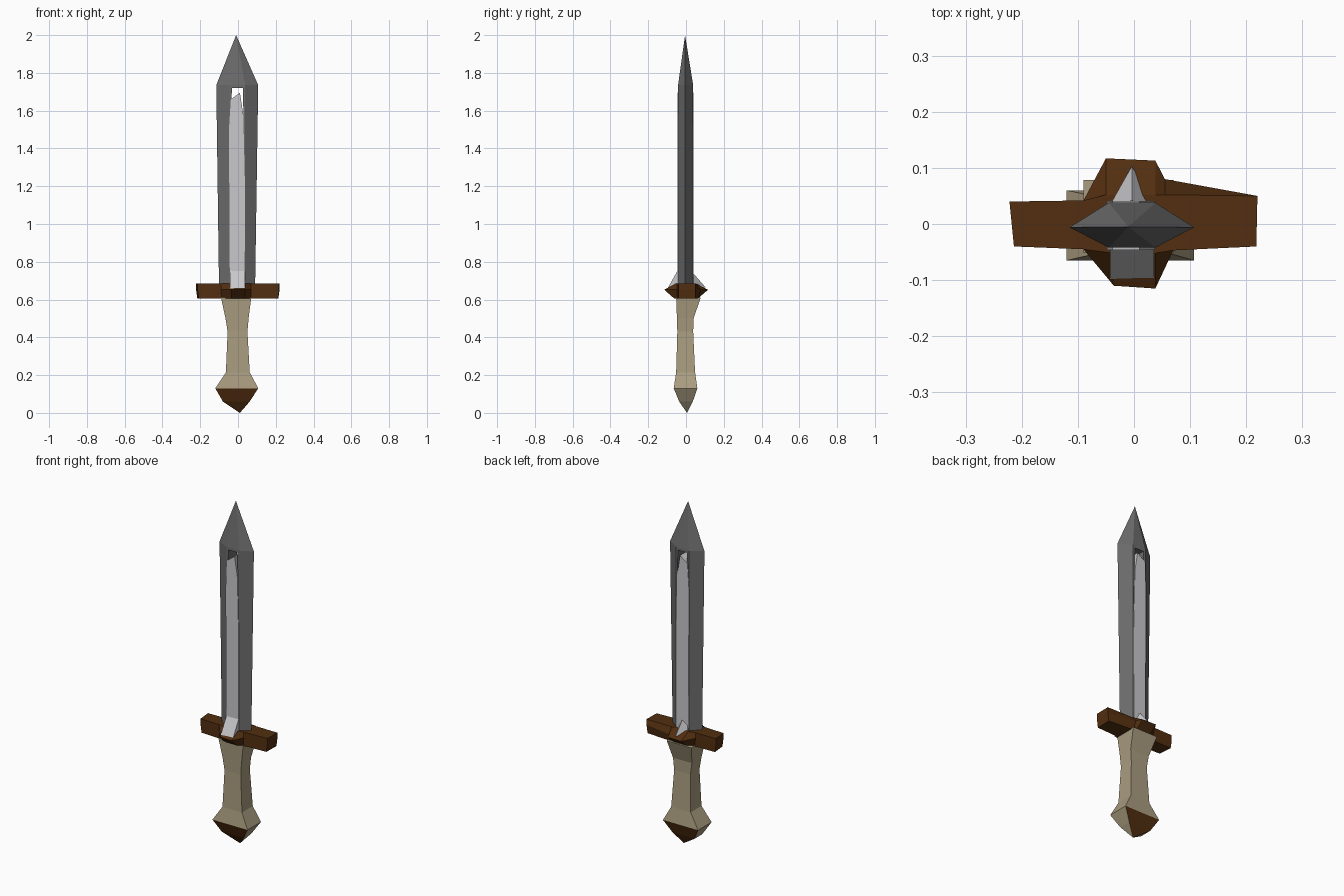
import bpy
import bmesh

cube = bpy.data.objects.get("Cube")
if cube:
    bpy.data.objects.remove(cube, do_unlink=True)


def material(name, rgb):
    m = bpy.data.materials.new(name)
    m.use_nodes = True
    m.diffuse_color = (*rgb, 1)
    m.node_tree.nodes["Principled BSDF"].inputs["Base Color"].default_value = (*rgb, 1)
    return m


steel = material("dark_steel", (0.15, 0.15, 0.15))
silver = material("light_silver", (0.58, 0.58, 0.6))
wood = material("brown_wood", (0.085, 0.028, 0.005))
bone = material("beige_grip", (0.40, 0.335, 0.215))


def loft(name, rings, mats, tip=None):
    """Skin equal rings of points; close with caps, or with a tip after the last ring."""
    bm = bmesh.new()
    rows = [[bm.verts.new(p) for p in ring] for ring in rings]
    n = len(rows[0])
    for a, b in zip(rows, rows[1:]):
        for i in range(n):
            j = (i + 1) % n
            bm.faces.new((a[i], a[j], b[j], b[i]))
    bm.faces.new(rows[0][::-1])
    if tip:
        t = bm.verts.new(tip)
        for i in range(n):
            bm.faces.new((rows[-1][i], rows[-1][(i + 1) % n], t))
    else:
        bm.faces.new(rows[-1])
    bmesh.ops.recalc_face_normals(bm, faces=bm.faces)
    mesh = bpy.data.meshes.new(name)
    bm.to_mesh(mesh)
    bm.free()
    for m in mats:
        mesh.materials.append(m)
    ob = bpy.data.objects.new(name, mesh)
    bpy.context.collection.objects.link(ob)
    return ob


def slab(name, outline, y0, y1, mats):
    """Extrude an x-z outline from y0 to y1."""
    return loft(name, [[(x, y, z) for x, z in outline] for y in (y0, y1)], mats)


def blade_ring(left, right, z):
    flat = [(-0.045, 0.038), (0.038, 0.038), (right, -0.006),
            (0.038, -0.042), (-0.045, -0.042), (left, -0.006)]
    return [(x, y, z) for x, y in flat]


# Blade with a bevelled section and a pointed end
blade = loft("blade", [blade_ring(-0.1, 0.09, 0.63), blade_ring(-0.115, 0.107, 1.735)],
             [steel], tip=(-0.01, -0.005, 2.0))

# Slot that stays open above the inlay
cutter = slab("slot_cutter", [(-0.04, 1.5), (0.03, 1.5), (0.026, 1.72), (-0.032, 1.72)],
              -0.2, 0.2, [steel])
cutter.hide_render = True
cut = blade.modifiers.new("slot", "BOOLEAN")
cut.object = cutter
cut.solver = "EXACT"
bpy.context.view_layer.objects.active = blade
bpy.ops.object.modifier_apply(modifier=cut.name)
bpy.data.objects.remove(cutter, do_unlink=True)

# Silver inlay running through the blade
slab("blade_inlay", [(-0.043, 0.655), (0.035, 0.655), (0.037, 1.2), (0.028, 1.58),
                     (0.01, 1.695), (-0.038, 1.66), (-0.048, 1.5)], -0.046, 0.041, [silver])

# Flared feet of the inlay, resting on the guard
loft("inlay_foot_front", [
    [(-0.043, -0.03, 0.655), (0.036, -0.03, 0.655), (0.036, -0.1, 0.655), (-0.043, -0.1, 0.655)],
    [(-0.043, -0.03, 0.75), (0.036, -0.03, 0.75), (0.036, -0.046, 0.75), (-0.043, -0.046, 0.75)],
], [silver])
loft("inlay_foot_back", [
    [(-0.045, 0.03, 0.66), (0.04, 0.03, 0.66), (-0.004, 0.103, 0.665)],
    [(-0.045, 0.03, 0.725), (0.04, 0.03, 0.725), (-0.004, 0.042, 0.735)],
], [silver])

# Cross guard: arms with a bulge front and back that slopes in above and below
plan = [(-0.222, 0.04), (-0.09, 0.042), (-0.05, 0.117), (0.038, 0.113), (0.055, 0.08),
        (0.22, 0.05), (0.218, -0.04), (0.07, -0.047), (0.038, -0.115), (-0.036, -0.11),
        (-0.09, -0.045), (-0.214, -0.04)]


def guard_ring(z, limit, stretch=1):
    return [(x * stretch, max(-limit, min(limit, y)), z) for x, y in plan]


loft("cross_guard", [guard_ring(0.605, 0.062, 0.97), guard_ring(0.652, 0.2),
                     guard_ring(0.685, 0.052)], [wood])


# Grip swelling into a faceted pommel
def box_ring(z, x0, x1, y0, y1):
    return [(x0, y0, z), (x1, y0, z), (x1, y1, z), (x0, y1, z)]


pommel_top = box_ring(0.13, -0.12, 0.107, -0.065, 0.06)
loft("grip", [box_ring(0.61, -0.09, 0.07, -0.052, 0.078),
              box_ring(0.5, -0.066, 0.056, -0.048, 0.04),
              box_ring(0.43, -0.055, 0.05, -0.046, 0.038),
              box_ring(0.215, -0.064, 0.062, -0.052, 0.048),
              pommel_top], [bone])

# Pommel point: brown on front and back, beige on the sides
point = loft("pommel_point", [pommel_top, box_ring(0.06, -0.08, 0.062, -0.036, 0.036)],
             [bone, wood], tip=(0.01, 0.005, 0))
for face in point.data.polygons:
    face.material_index = int(abs(face.normal.y) > abs(face.normal.x))
